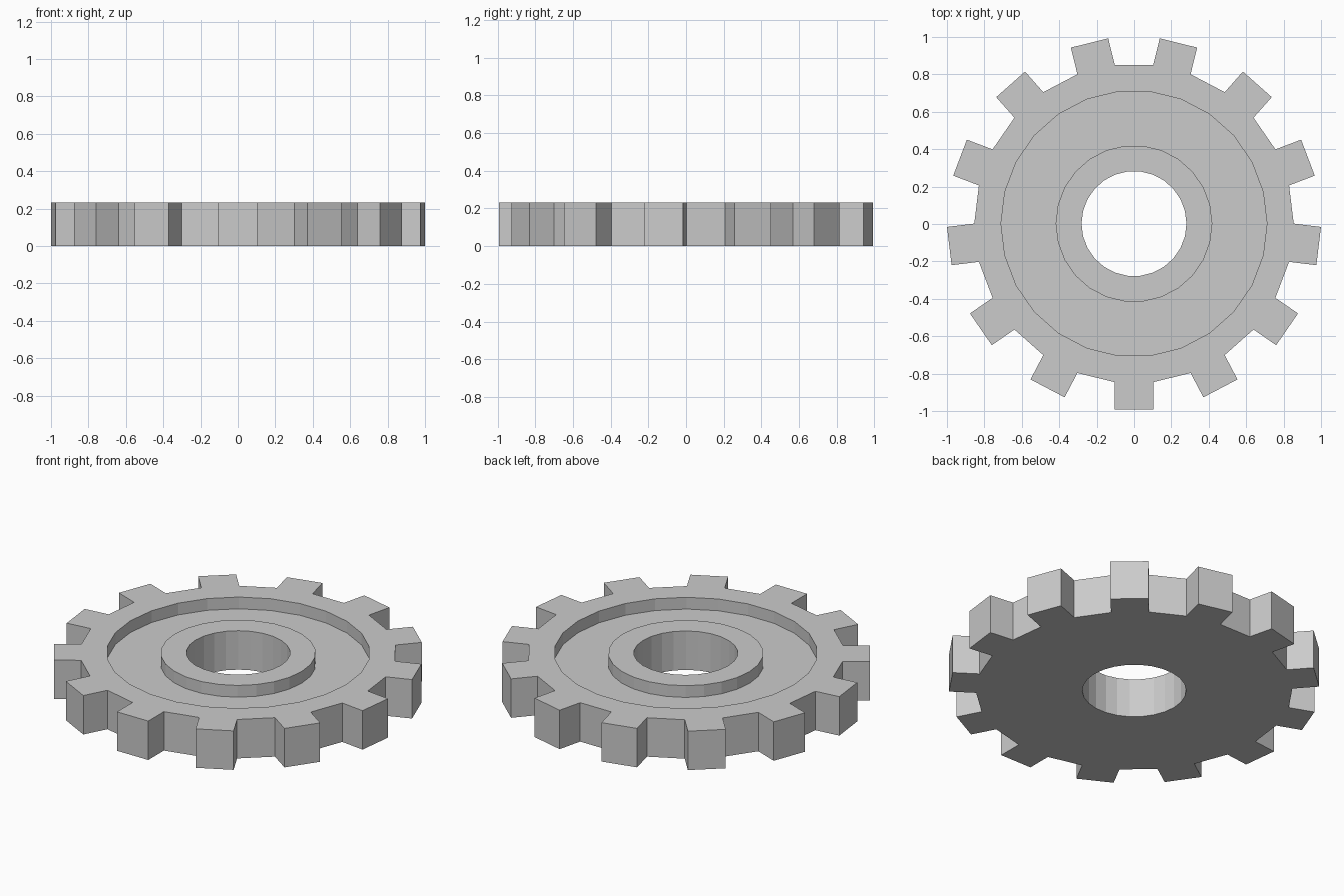
import bpy, bmesh
from math import cos, sin, radians, tau

if "Cube" in bpy.data.objects:
    bpy.data.objects.remove(bpy.data.objects["Cube"])

TEETH = 13
SIDES = TEETH * 2
STEP = tau / SIDES
HEIGHT, FLOOR = 0.232, 0.162
HOLE, HUB, RECESS, ROOT, TIP = 0.281, 0.419, 0.711, 0.854, 1.0
CENTRE_Y = 0.002          # odd tooth count: bounds are centred, not the axle

# Closed cross-section (radius, height): bore, hub, sunken web, rim
profile = [(HOLE, 0), (HOLE, HEIGHT), (HUB, HEIGHT), (HUB, FLOOR),
           (RECESS, FLOOR), (RECESS, HEIGHT), (ROOT, HEIGHT), (ROOT, 0)]


def ring(bm, radius, z):
    angles = [radians(-90) + (i - 0.5) * STEP for i in range(SIDES)]
    return [bm.verts.new((radius * cos(a), radius * sin(a) + CENTRE_Y, z))
            for a in angles]


bm = bmesh.new()
rings = [ring(bm, r, z) for r, z in profile]

# Gear body: bridge neighbouring rings, remembering every second rim wall
tooth_faces = []
for k, a in enumerate(rings):
    b = rings[(k + 1) % len(rings)]
    for i in range(SIDES):
        j = (i + 1) % SIDES
        face = bm.faces.new((a[i], b[i], b[j], a[j]))
        if k == len(rings) - 2 and i % 2 == 0:
            tooth_faces.append(face)
bmesh.ops.recalc_face_normals(bm, faces=bm.faces)

# Teeth: straight-sided extrusions of the rim walls
half_width = ROOT * sin(STEP / 2)
length = (TIP ** 2 - half_width ** 2) ** 0.5 - ROOT * cos(STEP / 2)
for face in tooth_faces:
    direction = face.calc_center_median()
    direction.y -= CENTRE_Y
    direction.z = 0
    offset = direction.normalized() * length
    tip = bmesh.ops.extrude_face_region(bm, geom=[face])["geom"]
    bmesh.ops.translate(bm, vec=offset,
                        verts=[g for g in tip if isinstance(g, bmesh.types.BMVert)])
    if face.is_valid:
        bm.faces.remove(face)
bmesh.ops.recalc_face_normals(bm, faces=bm.faces)

mesh = bpy.data.meshes.new("gear_wheel")
bm.to_mesh(mesh)
bm.free()
gear = bpy.data.objects.new("gear_wheel", mesh)
bpy.context.collection.objects.link(gear)
